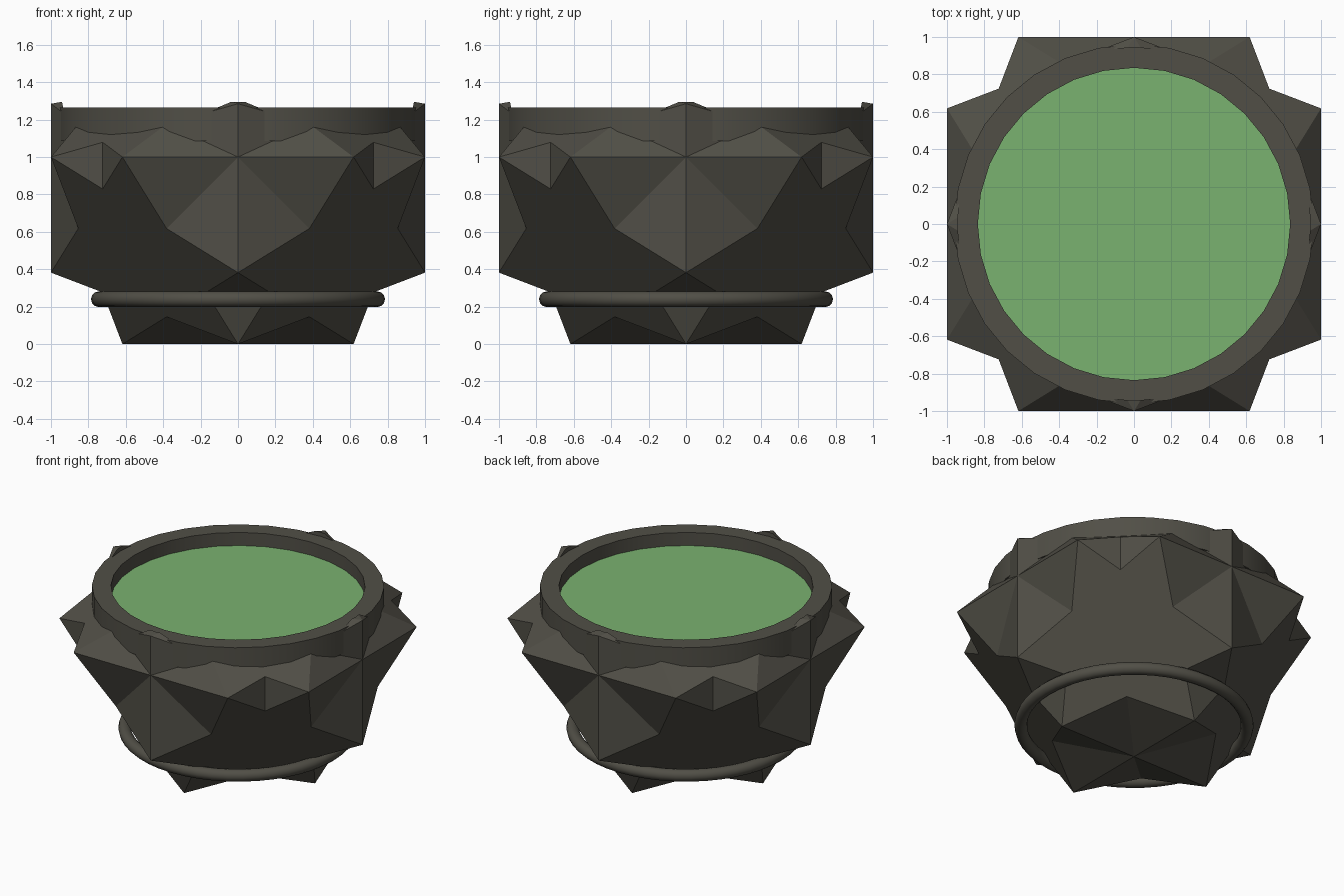
import bpy, bmesh, math

if "Cube" in bpy.data.objects:
    bpy.data.objects.remove(bpy.data.objects["Cube"])

PHI = (math.sqrt(5) - 1) / 2


def material(name, col):
    m = bpy.data.materials.new(name)
    m.diffuse_color = (*col, 1)
    m.use_nodes = True
    m.node_tree.nodes["Principled BSDF"].inputs["Base Color"].default_value = m.diffuse_color
    return m


stone = material("dark_stone", (0.082, 0.078, 0.062))
green = material("green_liquid", (0.195, 0.445, 0.163))


def add_object(name, bm, mat):
    bmesh.ops.recalc_face_normals(bm, faces=bm.faces)
    me = bpy.data.meshes.new(name)
    bm.to_mesh(me)
    bm.free()
    ob = bpy.data.objects.new(name, me)
    ob.data.materials.append(mat)
    bpy.context.collection.objects.link(ob)
    return ob


def smooth(ob):
    bpy.ops.object.select_all(action='DESELECT')
    ob.select_set(True)
    bpy.context.view_layer.objects.active = ob
    bpy.ops.object.shade_smooth_by_angle(angle=math.radians(35))


def lathe(name, profile, mat, n):
    bm = bmesh.new()
    rings = [[bm.verts.new((r * math.cos(2 * math.pi * i / n), r * math.sin(2 * math.pi * i / n), z))
              for i in range(n)] for r, z in profile]
    for k, a in enumerate(rings):
        b = rings[(k + 1) % len(rings)]
        for i in range(n):
            j = (i + 1) % n
            bm.faces.new((a[i], a[j], b[j], b[i]))
    return add_object(name, bm, mat)


# Hidden cutter that hollows the top of the bowl
bm = bmesh.new()
bmesh.ops.create_cone(bm, cap_ends=True, segments=32, radius1=0.945, radius2=0.945, depth=1)
bmesh.ops.translate(bm, verts=bm.verts, vec=(0, 0, 1.595))
cutter = add_object("bowl_cutter", bm, stone)
cutter.hide_render = True
cutter.hide_set(True)


# Two crossed icosahedra, upper half squashed, form the spiky bowl
def icosahedron(name, turned):
    bm = bmesh.new()
    for s in (-1, 1):
        for t in (-1, 1):
            for x, y, z in ((s * PHI, t, 0), (0, s * PHI, t), (t, 0, s * PHI)):
                if turned:
                    x, y = -y, x
                bm.verts.new((x, y, 1 + z * (0.461 if z > 0 else 1)))
    bmesh.ops.convex_hull(bm, input=bm.verts)
    ob = add_object(name, bm, stone)
    mod = ob.modifiers.new("hollow", 'BOOLEAN')
    mod.operation = 'DIFFERENCE'
    mod.solver = 'EXACT'
    mod.object = cutter


icosahedron("bowl_body", False)
icosahedron("bowl_body_turned", True)

# Round rim
smooth(lathe("rim", [(0.96, 1.085), (0.96, 1.265), (0.835, 1.265), (0.835, 1.085)], stone, 32))

# Ring around the foot
smooth(lathe("foot_ring", [(0.744 + 0.042 * math.cos(math.pi * k / 6), 0.24 + 0.042 * math.sin(math.pi * k / 6))
                           for k in range(12)], stone, 48))

# Liquid surface
bm = bmesh.new()
bmesh.ops.create_circle(bm, cap_ends=True, segments=32, radius=0.836)
bmesh.ops.translate(bm, verts=bm.verts, vec=(0, 0, 1.17))
liquid = add_object("liquid", bm, green)
for p in liquid.data.polygons:
    if p.normal.z < 0:
        p.flip()
